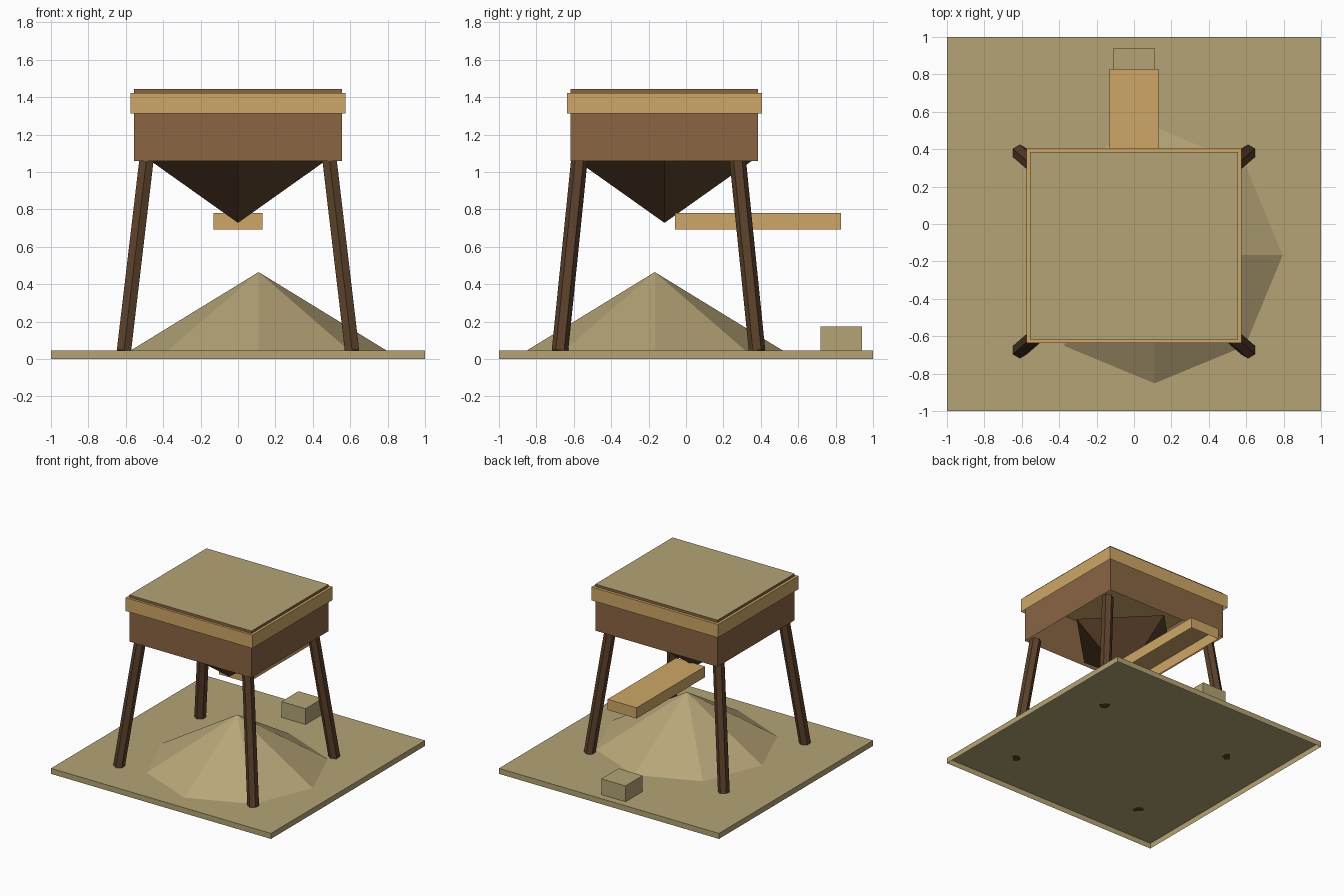
import bpy, bmesh
from mathutils import Vector, Matrix

cube = bpy.data.objects.get("Cube")
if cube:
    bpy.data.objects.remove(cube, do_unlink=True)


def material(name, rgb):
    lin = [(c / 255 / 12.92) if c < 11 else ((c / 255 + 0.055) / 1.055) ** 2.4 for c in rgb]
    m = bpy.data.materials.new(name)
    m.use_nodes = True
    m.diffuse_color = (*lin, 1)
    m.node_tree.nodes["Principled BSDF"].inputs["Base Color"].default_value = (*lin, 1)
    return m


SAND = material("sand", (180, 164, 117))
PILE = material("pile_sand", (184, 166, 120))
BROWN = material("brown_wood", (138, 101, 68))
DARK = material("dark_wood", (92, 65, 43))
TAN = material("tan_wood", (206, 167, 103))


def finish(bm, name, *mats):
    mesh = bpy.data.meshes.new(name)
    bm.to_mesh(mesh)
    bm.free()
    for m in mats:
        mesh.materials.append(m)
    obj = bpy.data.objects.new(name, mesh)
    bpy.context.collection.objects.link(obj)
    return obj


def open_box(name, lo, hi, mat, top_mat=None):
    """Box without a bottom face; the top may have its own colour."""
    lo, hi = Vector(lo), Vector(hi)
    bm = bmesh.new()
    bmesh.ops.create_cube(bm, size=1, matrix=Matrix.Translation((lo + hi) / 2)
                          @ Matrix.Diagonal((*(hi - lo), 1)))
    bm.normal_update()
    bottom = [f for f in bm.faces if f.normal.z < -0.5]
    bmesh.ops.delete(bm, geom=bottom, context='FACES')
    if top_mat:
        for f in bm.faces:
            f.material_index = int(f.normal.z > 0.5)
    return finish(bm, name, mat, *([top_mat] if top_mat else []))


def cone(name, start, end, r1, r2, sides, mat, caps=True):
    """Prism or cone from start to end."""
    start, end = Vector(start), Vector(end)
    axis = end - start
    bm = bmesh.new()
    turn = Vector((0, 0, 1)).rotation_difference(axis).to_matrix().to_4x4()
    bmesh.ops.create_cone(bm, cap_ends=caps, segments=sides, radius1=r1, radius2=r2,
                          depth=axis.length,
                          matrix=Matrix.Translation((start + end) / 2) @ turn)
    bmesh.ops.remove_doubles(bm, verts=bm.verts, dist=0.0005)
    return finish(bm, name, mat)


# Ground slab, sand pile and small block
open_box("ground_slab", (-1, -1, 0), (1, 1, 0.045), SAND)
cone("sand_pile", (0.11, -0.167, 0.045), (0.11, -0.167, 0.465), 0.685, 0, 8, PILE, False)
open_box("small_block", (-0.11, 0.72, 0.045), (0.11, 0.942, 0.175), SAND)

# Hopper box filled with sand, and its rim band
open_box("hopper_box", (-0.555, -0.618, 1.06), (0.555, 0.384, 1.443), BROWN, SAND)
open_box("rim_band", (-0.576, -0.637, 1.313), (0.576, 0.407, 1.422), TAN)

# Four-sided funnel, its corners on the axes
cone("funnel", (0, -0.115, 0.728), (0, -0.115, 1.06), 0, 0.468, 4, DARK, False)

# Chute leading to the back
open_box("chute", (-0.132, -0.06, 0.692), (0.132, 0.83, 0.78), TAN)

# Splayed legs
for sx, side in ((1, "left"), (-1, "right")):
    for sy, end in ((1, "back"), (-1, "front")):
        cone(f"{end}_{side}_leg",
             (sx * 0.61, -0.147 + sy * 0.527, 0.043),
             (sx * 0.489, -0.147 + sy * 0.423, 1.068),
             0.044, 0.044, 6, DARK)
